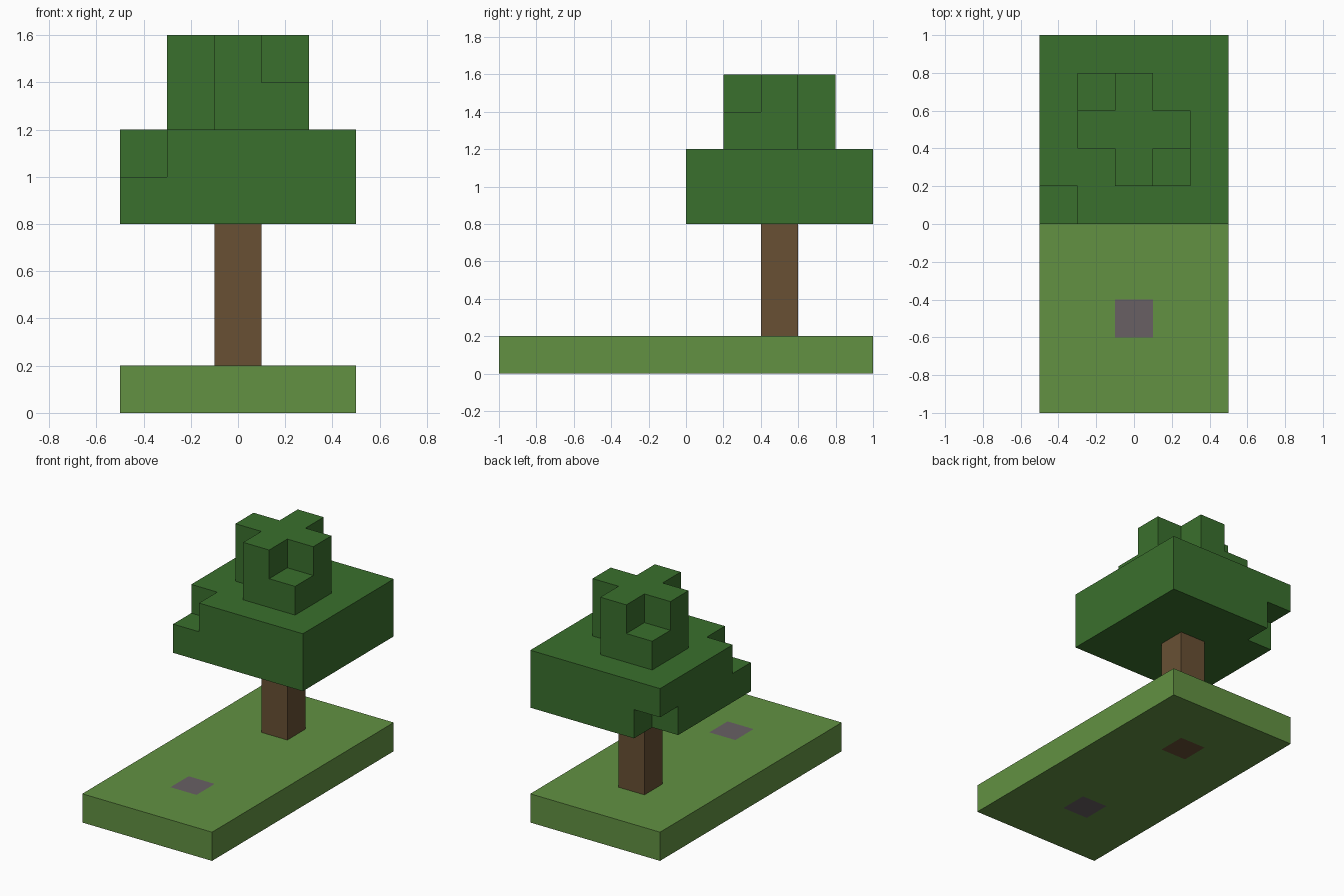
import bpy, bmesh
from mathutils import Vector

old = bpy.data.objects.get("Cube")
if old:
    bpy.data.objects.remove(old, do_unlink=True)

U = 0.2                              # size of one block
ORIGIN = Vector((-0.5, -1.0, 0.0))   # corner of the block grid


def material(name, hex_code):
    def linear(c):
        return c / 12.92 if c <= 0.04045 else ((c + 0.055) / 1.055) ** 2.4
    rgb = [linear(v / 255) for v in bytes.fromhex(hex_code)]
    mat = bpy.data.materials.new(name)
    mat.use_nodes = True
    mat.diffuse_color = (*rgb, 1)
    shader = mat.node_tree.nodes["Principled BSDF"]
    shader.inputs["Base Color"].default_value = (*rgb, 1)
    shader.inputs["Roughness"].default_value = 0.9
    return mat


def block(xs, ys, zs):
    """All grid cells in the given half-open ranges."""
    return {(x, y, z) for x in range(*xs) for y in range(*ys) for z in range(*zs)}


def build(name, cells, mat):
    """Outer skin of a set of cells, with flat areas merged."""
    bm = bmesh.new()
    for cell in sorted(cells):
        centre = ORIGIN + (Vector(cell) + Vector((0.5, 0.5, 0.5))) * U
        for axis in range(3):
            for sign in (-1, 1):
                near = list(cell)
                near[axis] += sign
                if tuple(near) in cells:
                    continue
                n, a, b = Vector(), Vector(), Vector()
                n[axis] = sign * U / 2
                a[(axis + 1) % 3] = U / 2
                b[(axis + 2) % 3] = sign * U / 2
                corners = (-a - b, a - b, a + b, b - a)
                bm.faces.new([bm.verts.new(centre + n + c) for c in corners])
    bmesh.ops.remove_doubles(bm, verts=bm.verts, dist=0.001)
    bmesh.ops.dissolve_limit(bm, angle_limit=0.01, verts=bm.verts, edges=bm.edges)
    mesh = bpy.data.meshes.new(name)
    bm.to_mesh(mesh)
    bm.free()
    mesh.materials.append(mat)
    obj = bpy.data.objects.new(name, mesh)
    bpy.context.collection.objects.link(obj)
    return obj


grass = material("grass green", "629142")
leaf = material("leaf green", "3A702D")
bark = material("bark brown", "685034")
stone = material("stone grey", "686064")

# Trunk and stone reach through the ground slab
trunk = block((2, 3), (7, 8), (0, 4))
rock = block((2, 3), (2, 3), (0, 1))
build("trunk", trunk, bark)
build("stepping_stone", rock, stone)
build("ground_slab", block((0, 5), (0, 10), (0, 1)) - trunk - rock, grass)

# Wide lower foliage with one cut at the top and one at the bottom
lower = block((0, 5), (5, 10), (4, 6)) - {(0, 5, 5), (0, 9, 4)}
build("lower_foliage", lower, leaf)

# Cross-shaped upper foliage with two half-height corners
upper = block((1, 4), (7, 8), (6, 8)) | block((2, 3), (6, 9), (6, 8))
upper |= {(3, 6, 6), (1, 8, 6)}
build("upper_foliage", upper, leaf)
